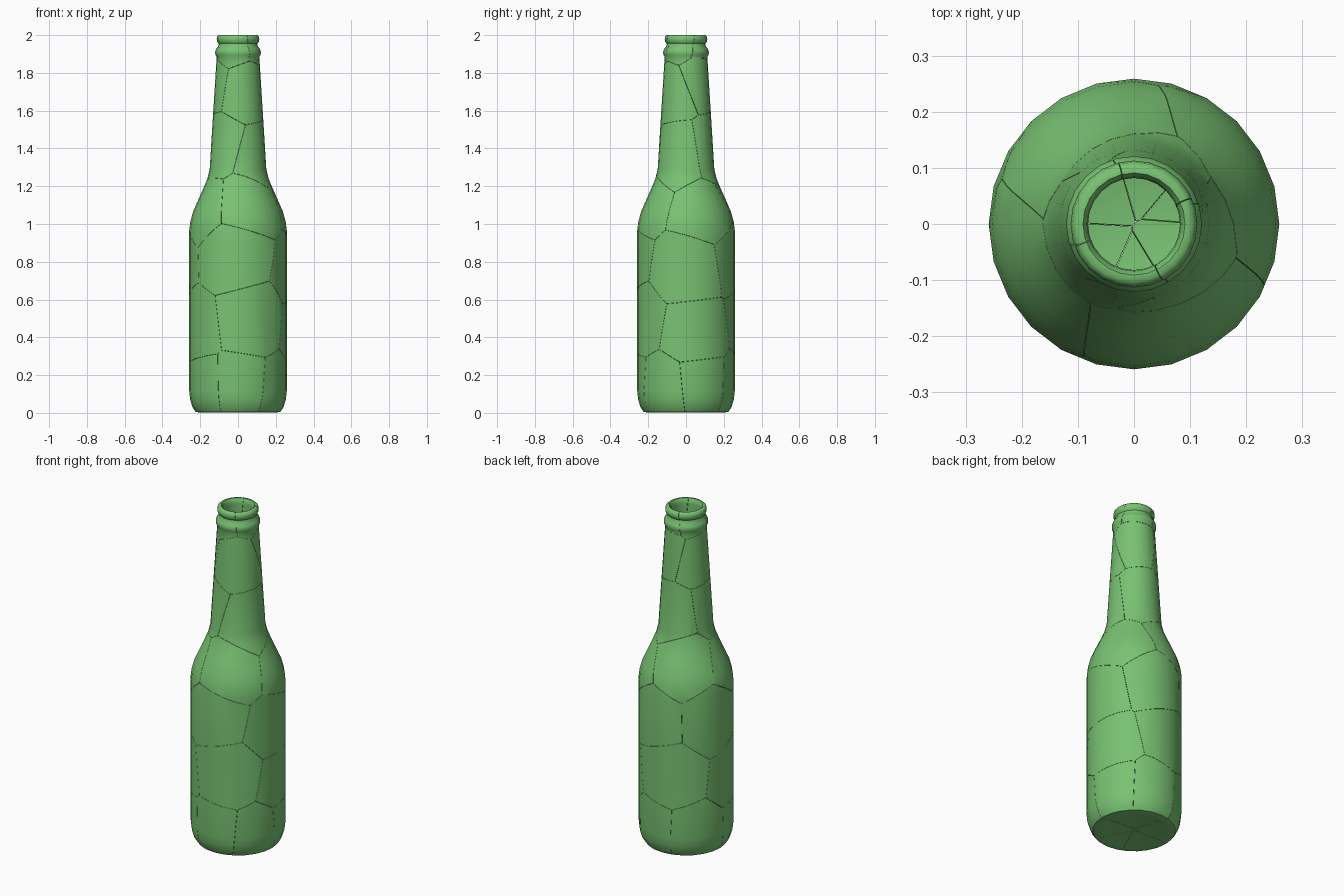
import bpy, bmesh, math
from mathutils import Vector

if "Cube" in bpy.data.objects:
    bpy.data.objects.remove(bpy.data.objects["Cube"])

SEGMENTS = 24
GAP = 0.0006

# Closed cross-section of the glass: (radius, height), outside then inside
OUTER = [(0, 0.012), (0.17, 0.010), (0.205, 0.002), (0.225, 0.006), (0.241, 0.03),
         (0.253, 0.07), (0.259, 0.12), (0.259, 0.96), (0.253, 1.01), (0.238, 1.065),
         (0.212, 1.125), (0.185, 1.185), (0.162, 1.24), (0.150, 1.29), (0.132, 1.58),
         (0.113, 1.885), (0.120, 1.897), (0.121, 1.912), (0.116, 1.926), (0.105, 1.94),
         (0.103, 1.955), (0.110, 1.964), (0.113, 1.978), (0.110, 1.993), (0.102, 2.0)]
INNER = [(0.091, 2.0), (0.084, 1.99), (0.082, 1.97), (0.088, 1.88), (0.107, 1.58),
         (0.125, 1.29), (0.138, 1.24), (0.185, 1.12), (0.213, 1.06), (0.228, 1.0),
         (0.233, 0.95), (0.233, 0.12), (0.222, 0.06), (0.195, 0.035), (0, 0.032)]

# Shard centres: height tier -> angles in degrees around the bottle
TIERS = [(0.13, (77, 23, -32, -86, -142, 135)),
         (0.45, (-72, -155, 15, 100)),
         (0.80, (-95, 5, 75, 165)),
         (1.10, (-75, 30, 120, -150)),
         (1.38, (-30, 80, -150)),
         (1.76, (-60, 55, 175)),
         (1.97, (-110, -15, 60, 150))]


def outer_radius(z):
    for (r0, z0), (r1, z1) in zip(OUTER[3:], OUTER[4:]):
        if z0 <= z <= z1:
            return r0 + (r1 - r0) * (z - z0) / (z1 - z0)
    return 0.1


def add_object(name, bm):
    mesh = bpy.data.meshes.new(name)
    bm.to_mesh(mesh)
    bm.free()
    obj = bpy.data.objects.new(name, mesh)
    bpy.context.collection.objects.link(obj)
    return obj


def bottle_mesh():
    # Turn the cross-section around the z axis
    bm = bmesh.new()
    verts = [bm.verts.new((r, 0, z)) for r, z in OUTER + INNER]
    edges = [bm.edges.new(pair) for pair in zip(verts, verts[1:])]
    bmesh.ops.spin(bm, geom=verts + edges, cent=(0, 0, 0), axis=(0, 0, 1),
                   angle=math.tau, steps=SEGMENTS, use_merge=False)
    bmesh.ops.remove_doubles(bm, verts=bm.verts[:], dist=0.0005)
    bmesh.ops.recalc_face_normals(bm, faces=bm.faces[:])
    return bm


def cell_mesh(seed, seeds):
    # Convex region of space closest to one shard centre
    bm = bmesh.new()
    bmesh.ops.create_cube(bm, size=5)
    for other in seeds:
        if other is seed:
            continue
        n = (other - seed).normalized()
        bmesh.ops.bisect_plane(bm, geom=bm.verts[:] + bm.edges[:] + bm.faces[:],
                               plane_co=(seed + other) / 2 - n * GAP, plane_no=n,
                               clear_outer=True)
        rim = [e for e in bm.edges if e.is_boundary]
        if rim:
            bmesh.ops.holes_fill(bm, edges=rim, sides=0)
    bmesh.ops.recalc_face_normals(bm, faces=bm.faces[:])
    return bm


glass = bpy.data.materials.new("green_glass")
glass.diffuse_color = (0.19, 0.54, 0.17, 1)
glass.use_nodes = True
glass.node_tree.nodes["Principled BSDF"].inputs["Base Color"].default_value = glass.diffuse_color

# Shard centres, tilted a little so the cracks run unevenly
seeds = []
for t, (z, angles) in enumerate(TIERS):
    for k, deg in enumerate(angles):
        a = math.radians(deg)
        zz = z + (0.04 if t in (1, 2, 3, 4, 5) else 0.012) * math.sin(2.3 * k + t)
        r = outer_radius(zz) * 0.9
        seeds.append(Vector((r * math.cos(a), r * math.sin(a), zz)))

# Cut the bottle into shards
shards = []
for i, seed in enumerate(seeds):
    shard = add_object(f"bottle_shard_{i + 1:02d}", bottle_mesh())
    shard.data.materials.append(glass)
    cutter = add_object("shard_cutter", cell_mesh(seed, seeds))
    cutter.hide_render = True
    mod = shard.modifiers.new("cut", 'BOOLEAN')
    mod.operation, mod.solver, mod.object = 'INTERSECT', 'EXACT', cutter
    bpy.context.view_layer.objects.active = shard
    bpy.ops.object.modifier_apply(modifier=mod.name)
    bpy.data.objects.remove(cutter)
    shards.append(shard)

# Smooth glass, sharp broken edges
bpy.ops.object.select_all(action='DESELECT')
for shard in shards:
    shard.select_set(True)
bpy.context.view_layer.objects.active = shards[0]
bpy.ops.object.shade_smooth_by_angle(angle=math.radians(45))
